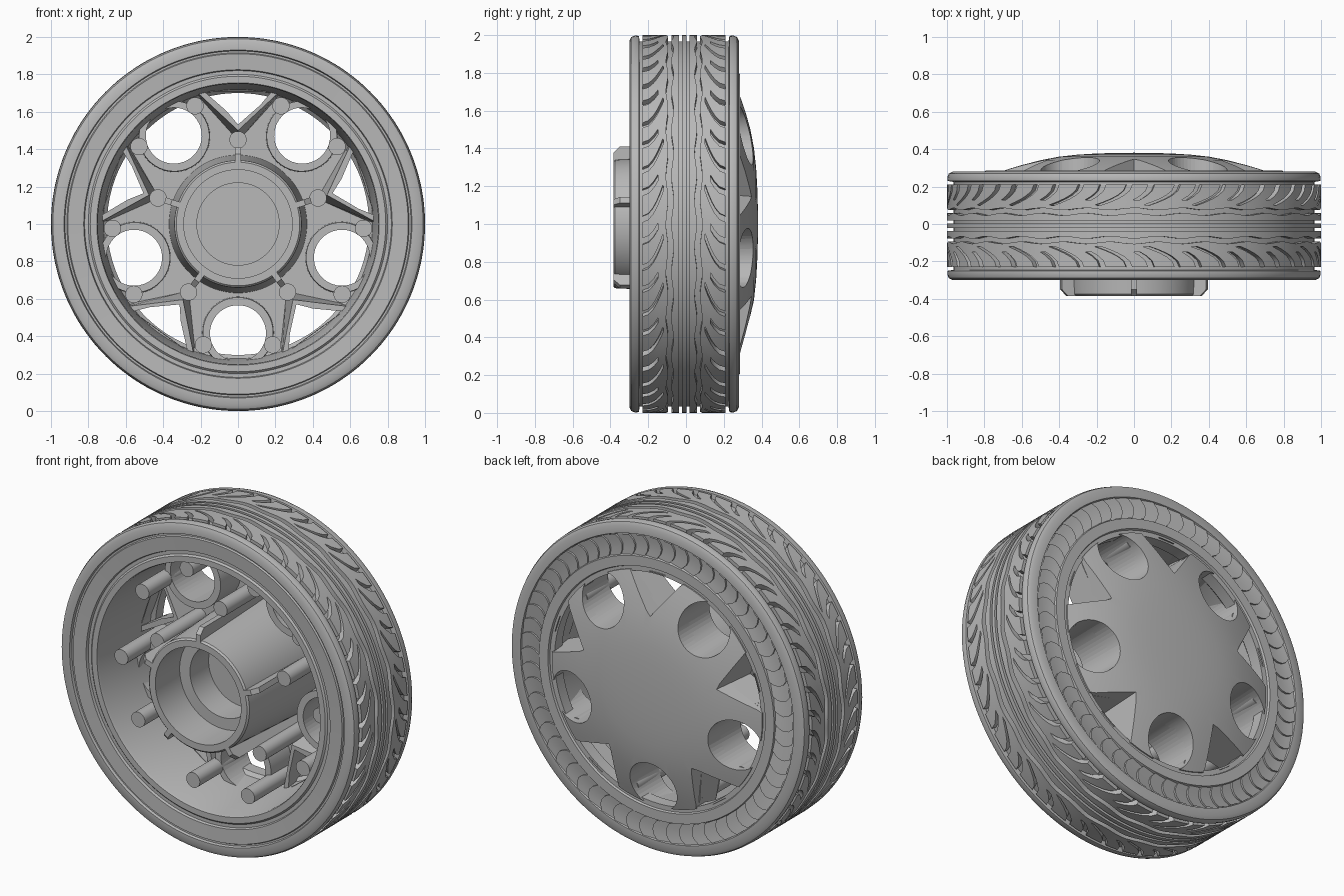
import bpy
import bmesh
from math import sin, cos, pi, tau, radians

old = bpy.data.objects.get("Cube")
if old:
    bpy.data.objects.remove(old)

grey = bpy.data.materials.new("plain_grey")
grey.use_nodes = True
grey.diffuse_color = (0.48, 0.48, 0.48, 1)
grey.node_tree.nodes["Principled BSDF"].inputs["Base Color"].default_value = grey.diffuse_color

REPEATS = 5
FIVE = [pi / 2 + tau * k / REPEATS for k in range(REPEATS)]
HOLE_TURN = pi / REPEATS


def polar(r, angle, y):
    """Point around the wheel axle, which runs along y at height 1."""
    return (r * cos(angle), y, 1 + r * sin(angle))


def local(angle, out, side, y):
    """Point measured outward along a spoke angle and sideways from it."""
    c, s = cos(angle), sin(angle)
    return (out * c - side * s, y, 1 + out * s + side * c)


def finish(name, bm, shade=True):
    bmesh.ops.recalc_face_normals(bm, faces=bm.faces)
    mesh = bpy.data.meshes.new(name)
    bm.to_mesh(mesh)
    bm.free()
    mesh.materials.append(grey)
    obj = bpy.data.objects.new(name, mesh)
    bpy.context.collection.objects.link(obj)
    if shade:
        smooth(obj)
    return obj


def select(obj):
    bpy.ops.object.select_all(action="DESELECT")
    obj.select_set(True)
    bpy.context.view_layer.objects.active = obj


def smooth(obj):
    select(obj)
    bpy.ops.object.shade_smooth_by_angle(angle=radians(32))


def apply(obj, modifier):
    select(obj)
    bpy.ops.object.modifier_apply(modifier=modifier.name)
    smooth(obj)


def lathe(name, profile, segments=128):
    """Spin a closed (radius, y) outline around the axle."""
    bm = bmesh.new()
    rings = [[bm.verts.new(polar(r, tau * i / segments, y)) for r, y in profile]
             for i in range(segments)]
    count = len(profile)
    for i in range(segments):
        a, b = rings[i - 1], rings[i]
        for j in range(count):
            k = (j + 1) % count
            if profile[j][0] + profile[k][0] > 0:
                bm.faces.new((a[j], a[k], b[k], b[j]))
    bmesh.ops.remove_doubles(bm, verts=bm.verts, dist=0.00001)
    return finish(name, bm)


def loft(bm, front, back):
    """Closed solid between two matching outlines."""
    a = [bm.verts.new(p) for p in front]
    b = [bm.verts.new(p) for p in back]
    bm.faces.new(a)
    bm.faces.new(b[::-1])
    for i in range(len(a)):
        bm.faces.new((a[i - 1], a[i], b[i], b[i - 1]))


def circle(angle, out, radius, y, n=32):
    return [local(angle, out + radius * cos(tau * i / n), radius * sin(tau * i / n), y)
            for i in range(n)]


def wedge(angle, apex, out, half, y):
    return [local(angle, apex, 0, y), local(angle, out, half, y), local(angle, out, -half, y)]


# Tyre carcass with rim barrel and side wall rings
lathe("tyre_and_rim", [
    (.75, -.27), (.755, -.285), (.79, -.285), (.8, -.275), (.82, -.275), (.825, -.29),
    (.91, -.295), (.915, -.285), (.925, -.285), (.93, -.3), (.97, -.3), (.99, -.29),
    (.998, -.27), (.996, -.25), (.966, -.245), (.966, .225), (.996, .23), (.998, .25),
    (.99, .27), (.97, .28), (.925, .28), (.92, .268), (.8, .268), (.795, .285),
    (.735, .285), (.73, .272), (.7, .272), (.7, .2), (.72, .18)])

# Tread: straight centre rib, two wavy ribs and two bands of swept lugs
LUGS = 24
STEP = tau / LUGS
MIDDLE = -.01
TREAD_RADIUS = .983
bm = bmesh.new()


def rib(inner, outer, wave, segments=LUGS * 8):
    pairs = []
    for i in range(segments):
        a = tau * i / segments
        edge = outer + wave * cos(LUGS * a)
        pairs.append([bm.verts.new(polar(TREAD_RADIUS, a, MIDDLE + y)) for y in (inner, edge)])
    for i in range(segments):
        bm.faces.new((*pairs[i - 1], *pairs[i][::-1]))


rib(-.012, .012, 0)
rows = [0, .12, .25, .4, .55, .75, 1]
columns = [0, .2, .42, .55, .72, .88]
SLOT, GAP = 2, 5
for side in (-1, 1):
    rib(side * .028, side * .062, side * .006)
    grid = []
    for s in rows:
        line = []
        for k in range(LUGS):
            for u in columns:
                angle = STEP * (k + u)
                y = .09 + .006 * cos(LUGS * angle) * (1 - s) + .13 * s
                sweep = .22 * (1 - (1 - s) ** 2)
                line.append(bm.verts.new(polar(TREAD_RADIUS, angle - sweep, MIDDLE + side * y)))
        grid.append(line)
    total = len(grid[0])
    for i in range(len(rows) - 1):
        for j in range(total):
            kind = j % len(columns)
            if (kind == SLOT and rows[i] >= .4) or (kind == GAP and rows[i] >= .12):
                continue
            n = (j + 1) % total
            bm.faces.new((grid[i][j], grid[i][n], grid[i + 1][n], grid[i + 1][j]))
loose = [v for v in bm.verts if not v.link_faces]
bmesh.ops.delete(bm, geom=loose, context="VERTS")
tread = finish("tread", bm)
thick = tread.modifiers.new("thickness", "SOLIDIFY")
thick.thickness = .034
thick.offset = 0
apply(tread, thick)

# Overlapping curved fins on the back side wall
FINS = 60
bm = bmesh.new()
for k in range(FINS):
    strips = []
    for t in (0, .25, .5, .75, 1):
        bend = .035 * (1 - (2 * t - 1) ** 2)
        r = .8 + .12 * t
        start, end = tau * k / FINS + bend, tau * (k + 1) / FINS + bend
        strips.append([bm.verts.new(polar(r, a, y)) for a, y in
                       ((start, .27), (end, .281), (end, .27))])
    for a, b in zip(strips, strips[1:]):
        for j in (0, 1):
            bm.faces.new((a[j], a[j + 1], b[j + 1], b[j]))
finish("side_wall_fins", bm)

# Cutter for the round holes and the triangular windows
bm = bmesh.new()
for a in FIVE:
    loft(bm, circle(a + HOLE_TURN, .585, .147, -.05, 48), circle(a + HOLE_TURN, .58, .16, .45, 48))
    loft(bm, wedge(a, .56, .705, .165, -.02), wedge(a, .455, .712, .215, .42))
cutter = finish("opening_cutter", bm, shade=False)
cutter.hide_render = True

# Domed cover, with tubes round the holes and walls round the windows
cover = lathe("wheel_cover", [
    (0, .24), (.712, .24), (.712, .28), (.66, .297), (.6, .315), (.5, .341),
    (.4, .36), (.3, .371), (.2, .377), (.1, .38), (0, .381)])

bm = bmesh.new()
for a in FIVE:
    loft(bm, circle(a + HOLE_TURN, .58, .188, .05, 48), circle(a + HOLE_TURN, .58, .192, .26, 48))
tubes = finish("hole_tubes", bm)

bm = bmesh.new()
for a in FIVE:
    loft(bm, wedge(a, .5, .71, .225, .1), wedge(a, .44, .712, .245, .26))
walls = finish("window_walls", bm)

for part in (cover, tubes, walls):
    cut = part.modifiers.new("openings", "BOOLEAN")
    cut.operation = "DIFFERENCE"
    cut.solver = "EXACT"
    cut.object = cutter
    apply(part, cut)
bpy.data.objects.remove(cutter)

# Stepped hollow hub
lathe("hub", [
    (0, .27), (.37, .27), (.34, -.375), (.33, -.385), (.29, -.385), (.29, -.15),
    (.22, -.15), (.22, .03), (0, .03)], 96)

# Ribs along the hub, and the support posts
bm = bmesh.new()
for a in FIVE:
    outline = ((.3, -.385), (.375, -.385), (.41, -.35), (.41, .25), (.3, .25))
    loft(bm, [local(a, r, -.016, y) for r, y in outline],
         [local(a, r, .016, y) for r, y in outline])
finish("hub_ribs", bm)

bm = bmesh.new()
for a in FIVE:
    for turn, out in ((0, .45), (radians(20), .672), (radians(-20), .672)):
        back = .26 if turn else .25
        loft(bm, circle(a + turn, out, .046, -.17), circle(a + turn, out, .046, back))
finish("support_posts", bm)
